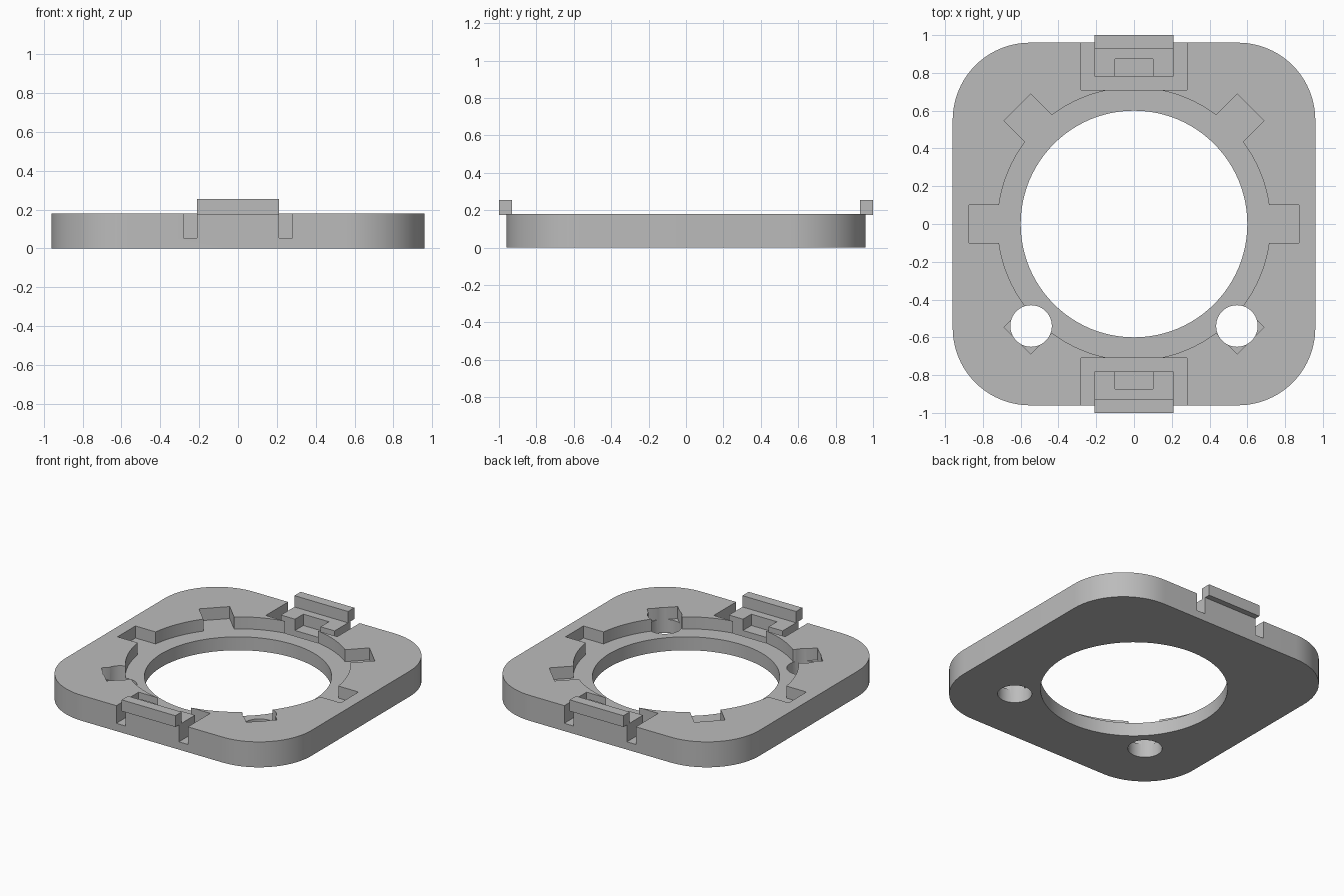
import bpy
import bmesh
from math import sin, cos, pi

cube = bpy.data.objects.get("Cube")
if cube:
    bpy.data.objects.remove(cube, do_unlink=True)

TOP = 0.18       # plate thickness
LEDGE = 0.095    # floor of the ring recess and notches
HALF, CORNER = 0.96, 0.41

grey = bpy.data.materials.new("plain grey")
grey.use_nodes = True
colour = (0.5, 0.5, 0.5, 1)
grey.diffuse_color = colour
grey.node_tree.nodes["Principled BSDF"].inputs["Base Color"].default_value = colour


def prism(name, points, depth):
    """Extrude a closed outline of 3D points along the depth vector."""
    bm = bmesh.new()
    face = bm.faces.new([bm.verts.new(p) for p in points])
    new = bmesh.ops.extrude_face_region(bm, geom=[face])["geom"]
    verts = [v for v in new if isinstance(v, bmesh.types.BMVert)]
    bmesh.ops.translate(bm, vec=depth, verts=verts)
    bmesh.ops.recalc_face_normals(bm, faces=bm.faces)
    mesh = bpy.data.meshes.new(name)
    bm.to_mesh(mesh)
    bm.free()
    mesh.materials.append(grey)
    obj = bpy.data.objects.new(name, mesh)
    bpy.context.collection.objects.link(obj)
    return obj


def box(name, x0, x1, y0, y1, z0, z1):
    outline = [(x0, y0, z0), (x1, y0, z0), (x1, y1, z0), (x0, y1, z0)]
    return prism(name, outline, (0, 0, z1 - z0))


def cylinder(name, x, y, radius, z0, z1, sides):
    ring = [2 * pi * i / sides for i in range(sides)]
    outline = [(x + radius * cos(a), y + radius * sin(a), z0) for a in ring]
    return prism(name, outline, (0, 0, z1 - z0))


def combine(target, tool, operation):
    """Apply a boolean, then remove the tool object."""
    tool.hide_render = True
    bpy.ops.object.select_all(action='DESELECT')
    bpy.context.view_layer.objects.active = target
    target.select_set(True)
    mod = target.modifiers.new("cut", 'BOOLEAN')
    mod.operation, mod.solver, mod.object = operation, 'EXACT', tool
    bpy.ops.object.modifier_apply(modifier=mod.name)
    bpy.data.objects.remove(tool, do_unlink=True)


# Rounded square plate
outline = []
steps = 20
for quarter in range(4):
    mid = pi / 4 + quarter * pi / 2
    cx = (HALF - CORNER) * (1 if cos(mid) > 0 else -1)
    cy = (HALF - CORNER) * (1 if sin(mid) > 0 else -1)
    for i in range(steps + 1):
        a = (quarter + i / steps) * pi / 2
        outline.append((cx + CORNER * cos(a), cy + CORNER * sin(a), 0))
plate = prism("mounting_plate", outline, (0, 0, TOP))

# Front and back pockets, each holding a hooked clip
clip_profile = [(0.78, 0.04), (HALF, 0.04), (HALF, 0.175), (1, 0.175),
                (1, 0.255), (0.93, 0.255), (0.93, 0.175), (0.78, 0.175)]
for side in (-1, 1):
    y0, y1 = sorted((side * 0.71, side * 1.1))
    combine(plate, box("pocket", -0.28, 0.28, y0, y1, 0.055, 0.4), 'DIFFERENCE')
    points = [(-0.21, side * y, z) for y, z in clip_profile]
    combine(plate, prism("clip", points, (0.42, 0, 0)), 'UNION')

# Stepped central opening
combine(plate, cylinder("ring_recess", 0, 0, 0.722, LEDGE, 0.4, 96), 'DIFFERENCE')
combine(plate, cylinder("opening", 0, 0, 0.6, -0.1, 0.4, 96), 'DIFFERENCE')

# Eight radial notches, two of which cut into the clips
for i in range(8):
    notch = box("notch", 0.5, 0.873, -0.1, 0.1, LEDGE, 0.172 if i in (2, 6) else 0.4)
    if i in (2, 6):
        bpy.data.objects.remove(notch, do_unlink=True)
        notch = box("notch", 0.5, 0.873, -0.1, 0.1, LEDGE, 0.22)
    notch.rotation_euler.z = i * pi / 4
    bpy.context.view_layer.update()
    combine(plate, notch, 'DIFFERENCE')

# Two through holes near the front corners
for side in (-1, 1):
    combine(plate, cylinder("screw_hole", side * 0.545, -0.54, 0.11, -0.1, 0.4, 48),
            'DIFFERENCE')

bpy.ops.object.select_all(action='DESELECT')
plate.select_set(True)
bpy.context.view_layer.objects.active = plate
bpy.ops.object.shade_smooth_by_angle(angle=pi / 6)
